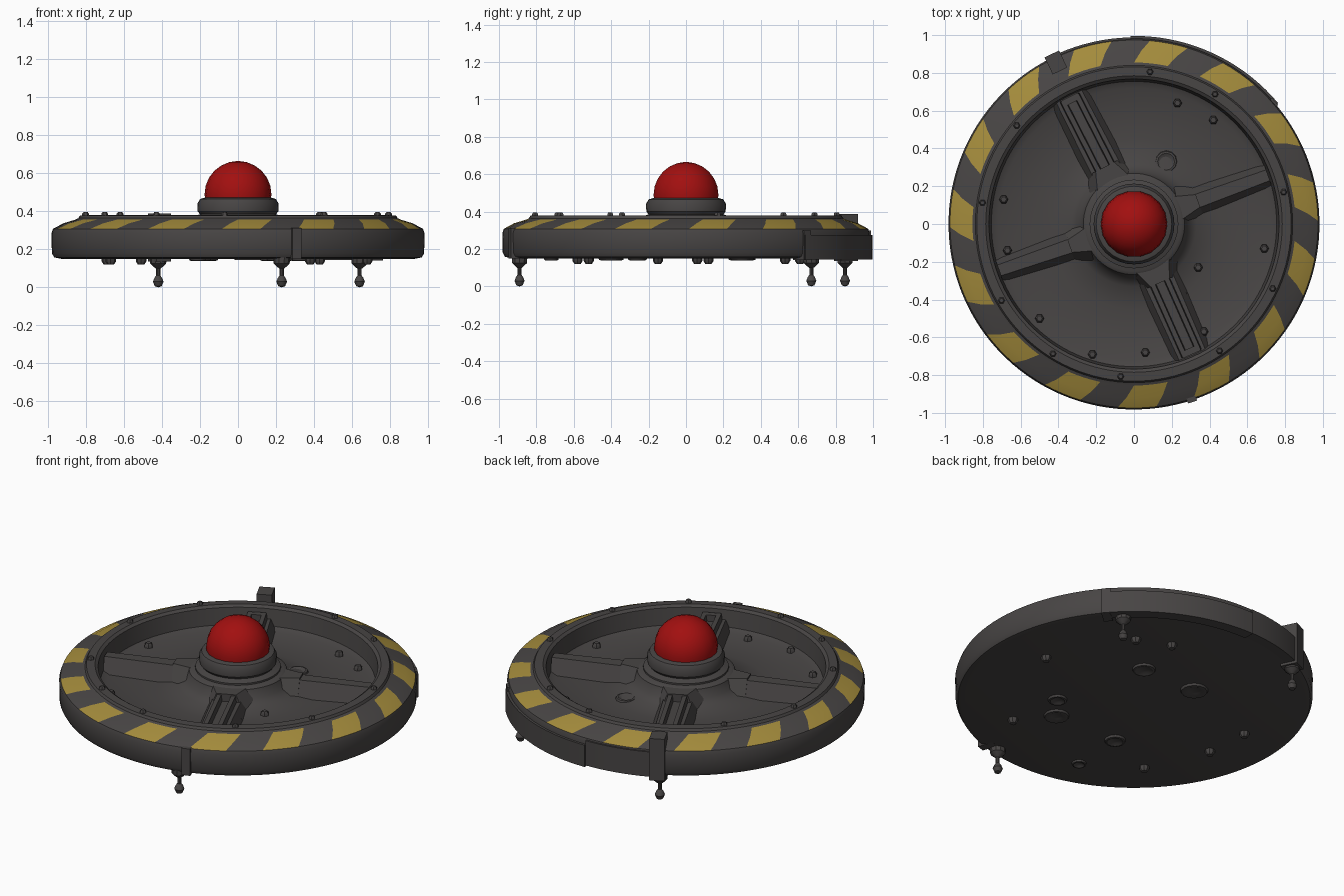
import bpy, bmesh, math
from mathutils import Matrix, Vector

if "Cube" in bpy.data.objects:
    bpy.data.objects.remove(bpy.data.objects["Cube"])


def material(name, rgb):
    m = bpy.data.materials.new(name)
    m.diffuse_color = (*rgb, 1)
    m.use_nodes = True
    m.node_tree.nodes["Principled BSDF"].inputs["Base Color"].default_value = m.diffuse_color
    return m


GREY = material("dark_grey_metal", (0.064, 0.059, 0.058))
YELLOW = material("hazard_yellow", (0.37, 0.26, 0.045))
RED = material("lamp_red", (0.36, 0.005, 0.005))


def finish(name, bm, mats, angle=35):
    bmesh.ops.remove_doubles(bm, verts=bm.verts, dist=1e-5)
    bmesh.ops.recalc_face_normals(bm, faces=bm.faces)
    me = bpy.data.meshes.new(name)
    bm.to_mesh(me)
    bm.free()
    ob = bpy.data.objects.new(name, me)
    bpy.context.collection.objects.link(ob)
    for m in mats:
        me.materials.append(m)
    bpy.ops.object.select_all(action='DESELECT')
    ob.select_set(True)
    bpy.context.view_layer.objects.active = ob
    bpy.ops.object.shade_smooth_by_angle(angle=math.radians(angle))
    return ob


def lathe(name, profile, segs, loc=(0, 0, 0), mats=(GREY,), twist=None, rule=None):
    """Spin (r, z) points; twist(i) turns ring i, rule(i, j) picks the material."""
    bm = bmesh.new()
    rings = []
    for i, (r, z) in enumerate(profile):
        t = math.radians(twist(i)) if twist else 0
        ring = []
        for j in range(segs):
            a = 2 * math.pi * j / segs + t
            ring.append(bm.verts.new((loc[0] + r * math.cos(a), loc[1] + r * math.sin(a), loc[2] + z)))
        rings.append(ring)
    for i in range(len(rings) - 1):
        for j in range(segs):
            k = (j + 1) % segs
            f = bm.faces.new((rings[i][j], rings[i][k], rings[i + 1][k], rings[i + 1][j]))
            if rule:
                f.material_index = rule(i, j)
    return finish(name, bm, mats)


def ridge(name, angle, r0, r1, z0, z1, w_bot, w_top, off=0.0, inner=1.0):
    """Radial bar with sloping sides; inner scales the width at the hub end."""
    bm = bmesh.new()
    rot = Matrix.Rotation(math.radians(angle), 4, 'Z')
    v = []
    for r, s in ((r0, inner), (r1, 1.0)):
        for y, z in ((-w_bot, z0), (w_bot, z0), (w_top, z1), (-w_top, z1)):
            v.append(bm.verts.new(rot @ Vector((r, off + y * s / 2, z))))
    for q in ((0, 1, 2, 3), (4, 5, 6, 7), (0, 1, 5, 4), (1, 2, 6, 5), (2, 3, 7, 6), (3, 0, 4, 7)):
        bm.faces.new([v[i] for i in q])
    return finish(name, bm, (GREY,))


# Dished disc body; the sloping outer band carries 15 slanted yellow stripes
body = [(0, .155), (.93, .15), (.968, .158), (.98, .18), (.982, .285), (.974, .308),
        (.92, .337), (.855, .357), (.84, .364), (.832, .378), (.785, .38), (.768, .368),
        (.755, .27), (.72, .252), (.45, .25), (.33, .265), (.285, .30), (.268, .35),
        (.25, .362), (0, .362)]
lathe("disc_body", body, 120, mats=(GREY, YELLOW),
      twist=lambda i: -5 if i <= 5 else (-2.5 if i == 6 else 0),
      rule=lambda i, j: 1 if i in (5, 6) and (j + 6) % 8 < 4 else 0)

# Collar and red lamp dome
lathe("lamp_collar", [(0, .35), (.235, .35), (.235, .372), (.2, .385), (.212, .40), (.214, .44),
                      (.2, .465), (.175, .472), (0, .472)], 32)
dome = [(.172, .45), (.176, .49)]
dome += [(.176 * math.cos(a * math.pi / 12), .49 + .175 * math.sin(a * math.pi / 12)) for a in range(1, 6)]
lathe("lamp_dome", dome + [(0, .666)], 18, mats=(RED,))

# Solid spokes
for n, a in enumerate((20, 199)):
    ridge(f"solid_spoke_{n}", a, .24, .755, .24, .345, .13, .06, inner=1.3)
    ridge(f"solid_spoke_flare_{n}", a, .2, .36, .24, .355, .16, .07, inner=2.2)

# Slotted spokes: low platform with two rails, closed at the outer end
for n, a in enumerate((117, 294)):
    ridge(f"slotted_spoke_base_{n}", a, .22, .765, .24, .31, .22, .15, inner=1.1)
    ridge(f"slotted_spoke_flare_{n}", a, .2, .34, .24, .355, .2, .11, inner=2)
    for s in (-1, 1):
        ridge(f"spoke_rail_{n}_{s}", a, .27, .75, .29, .348, .04, .025, off=s * .04)
    ridge(f"spoke_rail_end_{n}", a, .72, .755, .29, .348, .11, .1)

# Landing pegs with ball feet
peg = [(0, 0), (.018, .006), (.028, .03), (.02, .05), (.011, .062), (.011, .098),
       (.024, .108), (.042, .125), (.045, .17), (0, .17)]
for n, (x, y) in enumerate(((-.42, .85), (.23, -.89), (.64, .67))):
    lathe(f"landing_peg_{n}", peg, 10, (x, y, 0))

# Edge brackets
ridge("rear_bracket", 115.8, .90, 1.0, .135, .388, .085, .085)
ridge("front_bracket", -71.8, .90, .992, .15, .312, .05, .05)
ridge("side_bracket", 41, .90, .99, .142, .30, .05, .05)


# Curved skirt plate around the back right edge
def skirt(name, a0, a1, r0, r1, z0, z1, steps=18):
    bm = bmesh.new()
    prev = None
    for s in range(steps + 1):
        a = math.radians(a0 + (a1 - a0) * s / steps)
        cur = [bm.verts.new((r * math.cos(a), r * math.sin(a), z))
               for r, z in ((r0, z0), (r1, z0), (r1, z1), (r0, z1))]
        if prev:
            for k in range(4):
                m = (k + 1) % 4
                bm.faces.new((prev[k], prev[m], cur[m], cur[k]))
        if s in (0, steps):
            bm.faces.new(cur)
        prev = cur
    return finish(name, bm, (GREY,))


skirt("rear_skirt_plate", 40, 91, .93, .996, .143, .275)
skirt("rear_left_skirt_plate", 91, 114, .93, .988, .15, .30, 8)

# Bolts on the floor, the rim and the underside
bolt = [(.024, -.015), (.024, .012), (.015, .024), (0, .024)]
floor_bolts = [(.23, .64), (.42, .55), (-.69, .13), (-.67, -.14), (.69, -.13), (-.5, -.5),
               (-.22, -.69), (.06, -.68), (.37, -.57), (.34, -.23), (-.09, .31)]
for n, (x, y) in enumerate(floor_bolts):
    lathe(f"floor_bolt_{n}", bolt, 6, (x, y, .254))
for n, a in enumerate((12, 58, 84, 140, 172, 210, 238, 265, 304, 335)):
    t = math.radians(a)
    lathe(f"rim_bolt_{n}", [(r * .75, z * .7) for r, z in bolt], 6,
          (.81 * math.cos(t), .81 * math.sin(t), .379))
for n, (x, y) in enumerate(((.24, .61), (.43, .53), (-.69, .12), (-.67, -.15), (-.51, -.52),
                            (.38, -.58), (.68, .06))):
    lathe(f"underside_bolt_{n}", [(r * 1.15, -z * 1.3) for r, z in bolt], 8, (x, y, .152))

# Round port rims on the floor and the underside
port = [(.06, -.004), (.055, .01), (.045, .012), (.025, .002), (0, .0)]
for n, (x, y) in enumerate(((.17, .33), (.23, -.39))):
    lathe(f"floor_port_{n}", port, 12, (x, y, .254))
for n, (x, y, s) in enumerate(((.18, .30, 1.1), (-.18, .30, 1.3), (.22, -.40, 1.2),
                               (-.20, -.40, 1), (-.21, -.72, .7), (.33, -.26, .9))):
    lathe(f"underside_port_{n}", [(r * s, -z) for r, z in port], 14, (x, y, .151))
